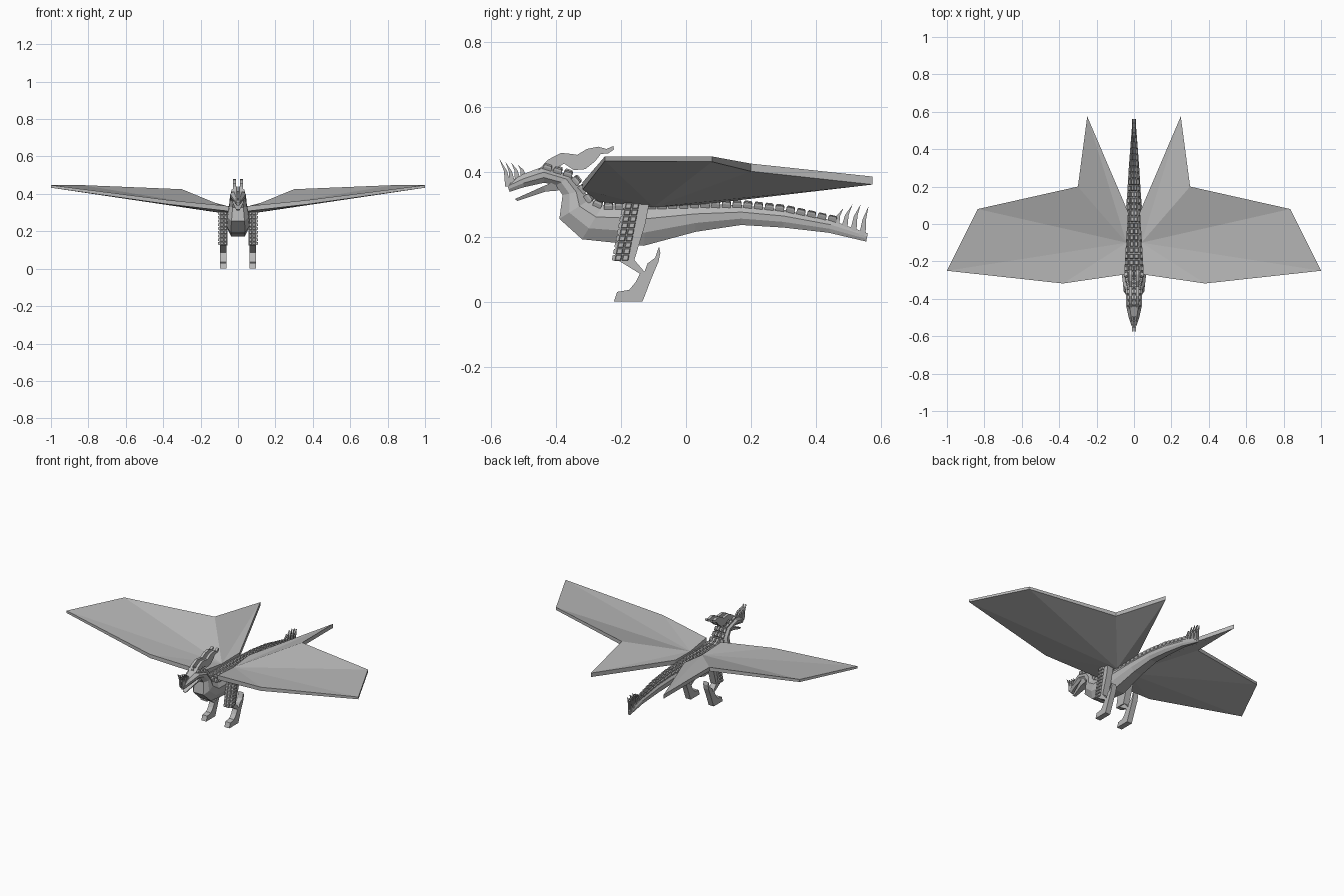
import bpy, bmesh, math
from mathutils import Vector, Matrix

if "Cube" in bpy.data.objects:
    bpy.data.objects.remove(bpy.data.objects["Cube"])

grey = bpy.data.materials.new("stone grey")
grey.diffuse_color = (0.48, 0.48, 0.48, 1)
grey.use_nodes = True
grey.node_tree.nodes["Principled BSDF"].inputs["Base Color"].default_value = grey.diffuse_color


def finish(bm, name, mirror=False):
    """Turn a bmesh into a flat shaded object, optionally doubled across x = 0."""
    if mirror:
        geo = bm.verts[:] + bm.edges[:] + bm.faces[:]
        dup = bmesh.ops.duplicate(bm, geom=geo)["geom"]
        for v in dup:
            if isinstance(v, bmesh.types.BMVert):
                v.co.x *= -1
    bmesh.ops.recalc_face_normals(bm, faces=bm.faces[:])
    me = bpy.data.meshes.new(name)
    bm.to_mesh(me)
    bm.free()
    me.materials.append(grey)
    ob = bpy.data.objects.new(name, me)
    bpy.context.collection.objects.link(ob)
    return ob


def loft(bm, rings):
    rows = [[bm.verts.new(p) for p in r] for r in rings]
    n = len(rows[0])
    for a, b in zip(rows, rows[1:]):
        for i in range(n):
            bm.faces.new((a[i], a[(i + 1) % n], b[(i + 1) % n], b[i]))
    bm.faces.new(rows[0])
    bm.faces.new(rows[-1])


def plate(bm, pts, x0, x1):
    """Side profile in (y, z) with thickness from x0 to x1."""
    loft(bm, [[(x, y, z) for y, z in pts] for x in (x0, x1)])


def block(bm, centre, size, axes):
    """Scale plate: a cube with a slightly smaller outer face."""
    m = Matrix(axes).transposed().to_4x4()
    m.translation = centre
    rings = []
    for h, k in ((-0.5, 1), (0.2, 1), (0.5, 0.75)):
        rings.append([m @ Vector((sx * k * size[0] / 2, sy * k * size[1] / 2, h * size[2]))
                      for sx, sy in ((-1, -1), (1, -1), (1, 1), (-1, 1))])
    loft(bm, rings)


# Body stations from tail to snout: top y, z, bottom y, z, half width
stations = [
    (.560, .210, .555, .185, .008), (.45, .250, .44, .212, .017),
    (.30, .283, .30, .228, .028), (.17, .297, .17, .236, .036),
    (.03, .300, .03, .215, .047), (-.12, .300, -.13, .172, .060),
    (-.255, .298, -.32, .192, .064), (-.295, .315, -.39, .255, .058),
    (-.315, .342, -.380, .328, .048), (-.352, .388, -.400, .358, .044),
    (-.44, .416, -.437, .366, .042), (-.50, .393, -.50, .352, .028),
    (-.553, .365, -.543, .338, .011)]
bm = bmesh.new()
rings = []
for ty, tz, by, bz, w in stations:
    half = [(.55, 0), (1, .35), (.95, .68), (.6, 1)]
    prof = half + [(-a, t) for a, t in reversed(half)]
    rings.append([(w * a, ty + (by - ty) * t, tz + (bz - tz) * t) for a, t in prof])
loft(bm, rings)
finish(bm, "body_neck_and_head")

# Lower jaw
bm = bmesh.new()
loft(bm, [[(-w, y, z), (w, y, z), (w * .7, y + .008, z - d), (-w * .7, y + .008, z - d)]
          for y, z, w, d in ((-.40, .372, .032, .03), (-.44, .355, .030, .016), (-.527, .316, .010, .006))])
finish(bm, "lower_jaw")

# Scale rows along the spine
bm = bmesh.new()
path = [(Vector((0, s[0], s[1])), s[4]) for s in stations[1:11]]
step, carry, k = .033, 0.0, 0
for (a, wa), (b, wb) in zip(path, path[1:]):
    d = b - a
    t = d.normalized()
    up = Vector((1, 0, 0)).cross(t)
    if up.z < 0:
        up = -up
    while carry < d.length:
        p = a + t * carry
        w = wa + (wb - wa) * carry / d.length
        cell = w * .40
        for i in (-1.5, -.5, .5, 1.5):
            drop = .004 if abs(i) < 1 else .15 * w + .003
            tilt = math.radians(0 if abs(i) < 1 else math.copysign(25, i))
            side = Vector((1, 0, 0)) * math.cos(tilt) - up * math.sin(tilt)
            out = up * math.cos(tilt) + Vector((1, 0, 0)) * math.sin(tilt)
            block(bm, p + Vector((i * cell * 1.05, 0, 0)) + up * (.010 - drop),
                  (cell * .86, step * .82, .020), (side, t, out))
        carry += step
    carry -= d.length
finish(bm, "spine_scales")

# Wings: thin fan of flat panels on each side
outline = [(.04, -.10, .318), (.05, -.27, .335), (.38, -.318, .368), (1, -.25, .447),
           (.835, .08, .447), (.30, .20, .425), (.25, .575, .385), (.03, .06, .328)]
bm = bmesh.new()
top = [bm.verts.new(p) for p in outline]
low = [bm.verts.new((x, y, z - (.028 - .014 * x))) for x, y, z in outline]
n = len(outline)
for i in range(1, n - 1):
    bm.faces.new((top[0], top[i], top[i + 1]))
    bm.faces.new((low[0], low[i + 1], low[i]))
for i in range(n):
    j = (i + 1) % n
    bm.faces.new((top[i], low[i], low[j], top[j]))
finish(bm, "wings", True)

# Thighs
bm = bmesh.new()
plate(bm, [(-.187, .305), (-.113, .305), (-.125, .24), (-.160, .125), (-.222, .125), (-.205, .22)], .056, .096)
finish(bm, "thighs", True)

# Lower legs with rear spur and foot
bm = bmesh.new()
plate(bm, [(-.222, .135), (-.165, .135), (-.128, .092), (-.118, .118), (-.095, .135), (-.083, .170),
           (-.079, .150), (-.085, .122), (-.105, .075), (-.132, .005), (-.135, 0), (-.222, 0),
           (-.212, .030), (-.175, .036), (-.155, .060), (-.142, .086)], .062, .096)
finish(bm, "lower_legs_and_feet", True)

# Leg scales on the outer and front faces
bm = bmesh.new()
X, Y, Z = Vector((1, 0, 0)), Vector((0, 1, 0)), Vector((0, 0, 1))
lean = Vector((0, .035, .17)).normalized()
for r in range(9):
    f = (r + .5) / 9
    base = Vector((0, -.222, .125)) + Vector((0, .035, .18)) * f
    fwd = lean.cross(X)
    for c in range(2):
        block(bm, base + Vector((.099, .012 + .022 * c, 0)), (.019, .017, .014), (Y, lean, X))
    for x in (.067, .086):
        block(bm, base + Vector((x, -.001, 0)), (.016, .017, .012), (X, lean, -Y))
finish(bm, "leg_scales", True)

# Wavy swept-back horns
bm = bmesh.new()
plate(bm, [(-.455, .405), (-.425, .437), (-.385, .458), (-.355, .455), (-.335, .452), (-.305, .470),
           (-.270, .477), (-.245, .470), (-.224, .479), (-.222, .468), (-.240, .456), (-.262, .455),
           (-.280, .432), (-.310, .408), (-.345, .405), (-.375, .425), (-.420, .400)], .010, .026)
finish(bm, "wavy_horns", True)

# Curved spikes on the snout and tail
def spike(bm, y, z, tip_y, tip_z, w, x0, x1):
    my, mz = y + (tip_y - y) * .3, z + (tip_z - z) * .55
    plate(bm, [(y - w, z), (y + w, z), (my + w * .6, mz), (tip_y, tip_z), (my - w * .5, mz)], x0, x1)


bm = bmesh.new()
for y, z, ty, tz in ((-.548, .355, -.575, .440), (-.535, .365, -.556, .430),
                     (-.518, .375, -.538, .428), (-.500, .385, -.518, .422)):
    spike(bm, y, z, ty, tz, .009, .003, .012)
finish(bm, "snout_spikes", True)

bm = bmesh.new()
for y, z, ty, tz in ((.462, .235, .485, .288), (.487, .225, .513, .300),
                     (.515, .217, .538, .300), (.543, .205, .562, .293)):
    spike(bm, y, z, ty, tz, .010, .003, .010)
finish(bm, "tail_spikes", True)
